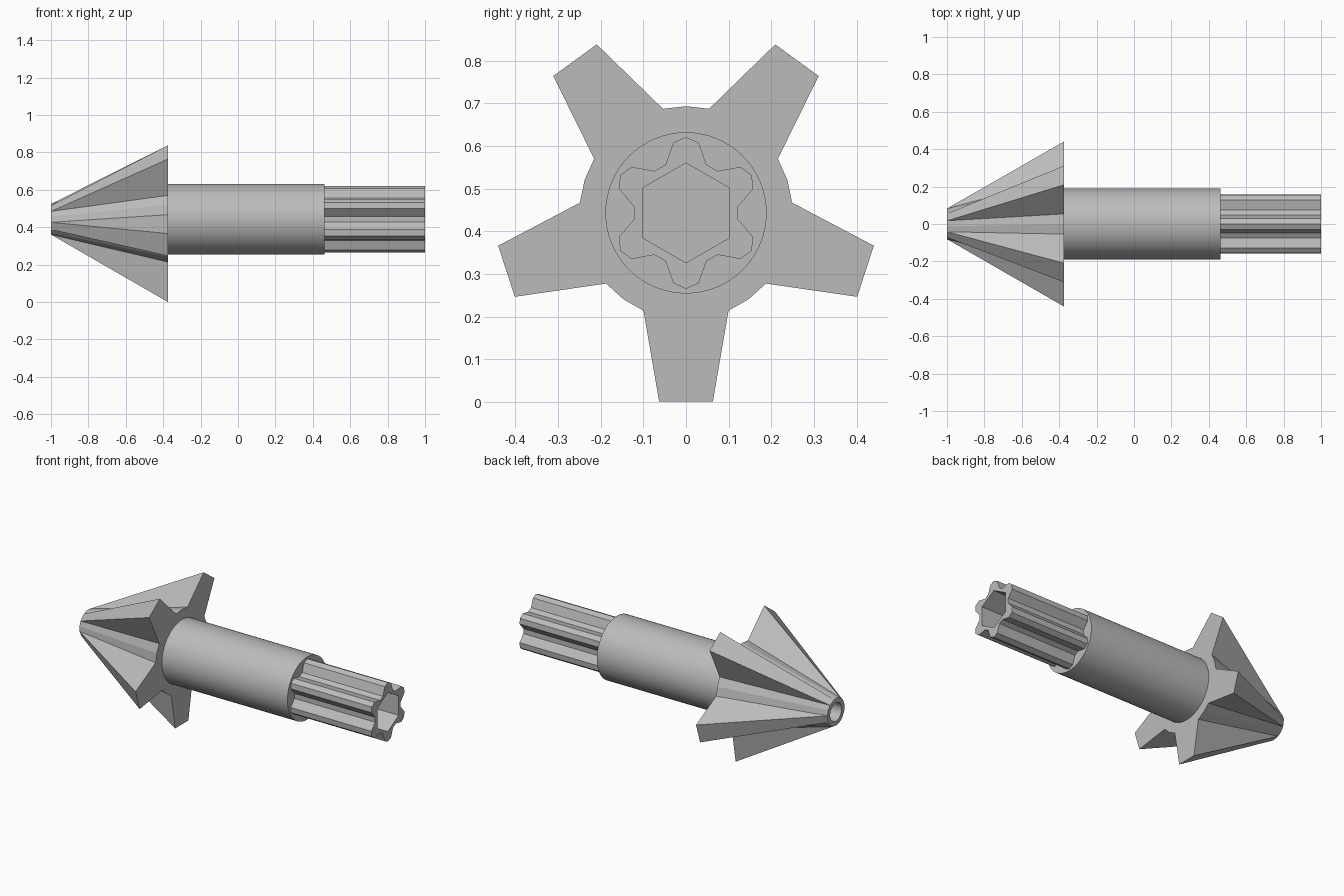
import bpy, bmesh
from math import cos, sin, radians, atan2, degrees, hypot

cube = bpy.data.objects.get("Cube")
if cube:
    bpy.data.objects.remove(cube)

AXIS_Z = 0.443

metal = bpy.data.materials.new("plain_grey")
metal.use_nodes = True
metal.diffuse_color = (0.5, 0.5, 0.5, 1)
metal.node_tree.nodes["Principled BSDF"].inputs["Base Color"].default_value = (0.5, 0.5, 0.5, 1)


def repeat(points, count, start):
    """Repeat (radius, angle) points around the axis."""
    return [(r, a + start + k * 360 / count) for k in range(count) for r, a in points]


def circle(r, sides):
    return repeat([(r, 0)], sides, 90)


def ring(bm, x, outline):
    return [bm.verts.new((x, r * cos(radians(a)), AXIS_Z + r * sin(radians(a))))
            for r, a in outline]


def wall(bm, a, b):
    n = len(a)
    for i in range(n):
        j = (i + 1) % n
        bm.faces.new((a[i], a[j], b[j], b[i]))


def cap(bm, *loops):
    """Fill a flat end; a second loop becomes a hole."""
    edges = []
    for loop in loops:
        for i, v in enumerate(loop):
            w = loop[(i + 1) % len(loop)]
            edges.append(bm.edges.get((v, w)) or bm.edges.new((v, w)))
    bmesh.ops.triangle_fill(bm, edges=edges, use_beauty=True, use_dissolve=False)


def build(name, x_closed, closed, x_open, opened, bore=None, x_floor=0):
    """Loft between two outlines, with an optional blind bore at the second."""
    bm = bmesh.new()
    base, end = ring(bm, x_closed, closed), ring(bm, x_open, opened)
    wall(bm, base, end)
    cap(bm, base)
    if bore:
        mouth, floor = ring(bm, x_open, bore), ring(bm, x_floor, bore)
        wall(bm, mouth, floor)
        cap(bm, floor)
        cap(bm, end, mouth)
    else:
        cap(bm, end)
    bmesh.ops.recalc_face_normals(bm, faces=bm.faces)
    mesh = bpy.data.meshes.new(name)
    bm.to_mesh(mesh)
    bm.free()
    mesh.materials.append(metal)
    obj = bpy.data.objects.new(name, mesh)
    bpy.context.collection.objects.link(obj)
    return obj


# Five-finned cutter head, tapering with a slight twist to a small bored tip
fin_half = [(0.25, 23.5), (0.447, degrees(atan2(0.063, 0.443)))]
fin = [(r, -a) for r, a in fin_half] + [(r, a) for r, a in fin_half[::-1]] + [(0.25, 36)]
tip = [(0.083, a) for a in (-6, -6, 24, 24, 45)]
build("cutter_head", -0.375, repeat(fin, 5, -90), -1, repeat(tip, 5, -90),
      circle(0.055, 24), -0.85)

# Round shaft
shaft = build("shaft", -0.375, circle(0.189, 64), 0.462, circle(0.189, 64))
bpy.context.view_layer.objects.active = shaft
shaft.select_set(True)
bpy.ops.object.shade_smooth_by_angle(angle=radians(30))
shaft.select_set(False)

# Six-lobed spline with a hexagonal socket
lobe = [(0.123, -23), (0.167, -10.3), (0.178, 0), (0.167, 10.3), (0.123, 23)]
spline = repeat(lobe, 6, 90)
build("splined_end", 0.462, spline, 1, spline, circle(0.117, 6), 0.5)

# Merge the doubled points where each fin flank runs out at the tip
head = bpy.data.objects["cutter_head"].data
bm = bmesh.new()
bm.from_mesh(head)
bmesh.ops.remove_doubles(bm, verts=bm.verts, dist=0.0005)
bmesh.ops.recalc_face_normals(bm, faces=bm.faces)
bm.to_mesh(head)
bm.free()
